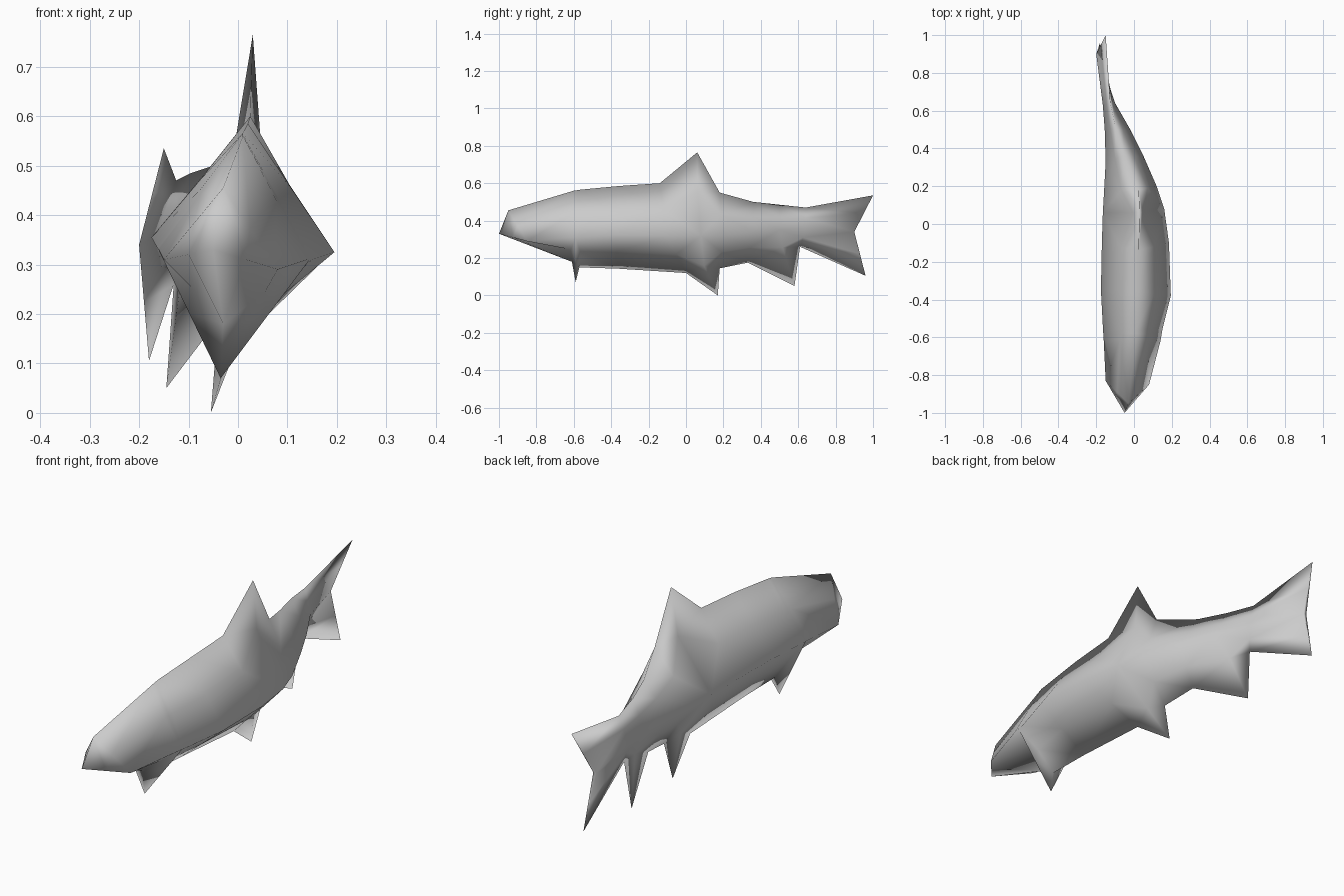
import bpy
import bmesh
from mathutils import Vector

default_cube = bpy.data.objects.get("Cube")
if default_cube:
    bpy.data.objects.remove(default_cube, do_unlink=True)

# One flat grey for the whole fish
grey = bpy.data.materials.new("fish_grey")
grey.use_nodes = True
colour = (0.6, 0.6, 0.6, 1.0)
grey.diffuse_color = colour
grey.node_tree.nodes["Principled BSDF"].inputs["Base Color"].default_value = colour

# Diamond cross-sections from snout to tail: back ridge, left flank, belly, right flank
sections = {
    "snout": [(-.03, -.95, .455), (.08, -.85, .29), (-.05, -1, .33), (-.15, -.83, .31)],
    "cheek": [(.01, -.6, .56), (.14, -.62, .31), (-.03, -.61, .18), (-.16, -.62, .33)],
    "breast": [(.01, -.56, .566), (.15, -.56, .31), (-.03, -.57, .15), (-.164, -.56, .335)],
    "belly": [(.02, -.36, .585), (.195, -.38, .325), (-.025, -.36, .143), (-.175, -.35, .355)],
    "waist": [(.025, -.14, .6), (.185, -.1, .32), (-.02, 0, .12), (-.17, -.1, .355)],
    "dorsal": [(.025, .06, .6), (.16, .08, .32), (-.02, .1, .13), (-.165, .06, .35)],
    "loin": [(.025, .18, .55), (.12, .2, .32), (-.02, .18, .145), (-.158, .18, .35)],
    "rump": [(-.05, .36, .5), (.05, .36, .34), (-.05, .33, .175), (-.15, .33, .35)],
    "anal": [(-.095, .5, .485), (-.02, .5, .35), (-.11, .52, .24), (-.155, .5, .35)],
    "tail_root": [(-.125, .64, .47), (-.1, .64, .36), (-.13, .61, .26), (-.165, .63, .36)],
    "tail_fork": [(-.15, 1, .535), (-.185, .9, .34), (-.18, .96, .105), (-.2, .9, .34)],
}
sections = {name: [Vector(p) for p in pts] for name, pts in sections.items()}

# Fin tips pulled out of the back (corner 0) or belly (corner 2)
BACK, BELLY = 0, 2
fins = {
    ("dorsal", BACK): Vector((.03, .06, .765)),
    ("dorsal", BELLY): Vector((-.055, .17, 0)),
    ("anal", BELLY): Vector((-.145, .58, .05)),
}


def ring_points(name, corners):
    """Return eight points: each diamond corner followed by a shoulder point."""
    points = []
    for i, corner in enumerate(corners):
        following = corners[(i + 1) % 4]
        share = 0.5
        # Shoulders stay close to the root of a fin, so the fin is thin
        if (name, i) in fins:
            share = 0.15
        elif (name, (i + 1) % 4) in fins:
            share = 0.85
        points.append(fins.get((name, i), corner))
        points.append(corner.lerp(following, share))
    return points


rings = []
for name, corners in sections.items():
    # Small breast fin flaring down between cheek and breast
    if name == "breast":
        flare = [a.lerp(b, 0.5) for a, b in zip(sections["cheek"], corners)]
        flare[BELLY] = Vector((-.035, -.59, .07))
        rings.append(ring_points("breast_fin", flare))
    rings.append(ring_points(name, corners))

# Skin the cross-sections
bm = bmesh.new()
loops = [[bm.verts.new(p) for p in ring] for ring in rings]
for near, far in zip(loops, loops[1:]):
    for i in range(8):
        j = (i + 1) % 8
        bm.faces.new((near[i], near[j], far[j], far[i]))

# Snout closes along its vertical keel, tail closes across the fork
snout, tail = loops[0], loops[-1]
bm.faces.new(snout[:5])
bm.faces.new(snout[4:] + snout[:1])
bm.faces.new(tail[2:7])
bm.faces.new(tail[6:] + tail[:3])
bmesh.ops.triangulate(bm, faces=bm.faces[:])
bmesh.ops.recalc_face_normals(bm, faces=bm.faces[:])
for face in bm.faces:
    face.smooth = True

mesh = bpy.data.meshes.new("fish_body")
bm.to_mesh(mesh)
bm.free()
mesh.materials.append(grey)
fish = bpy.data.objects.new("fish_body", mesh)
bpy.context.scene.collection.objects.link(fish)
